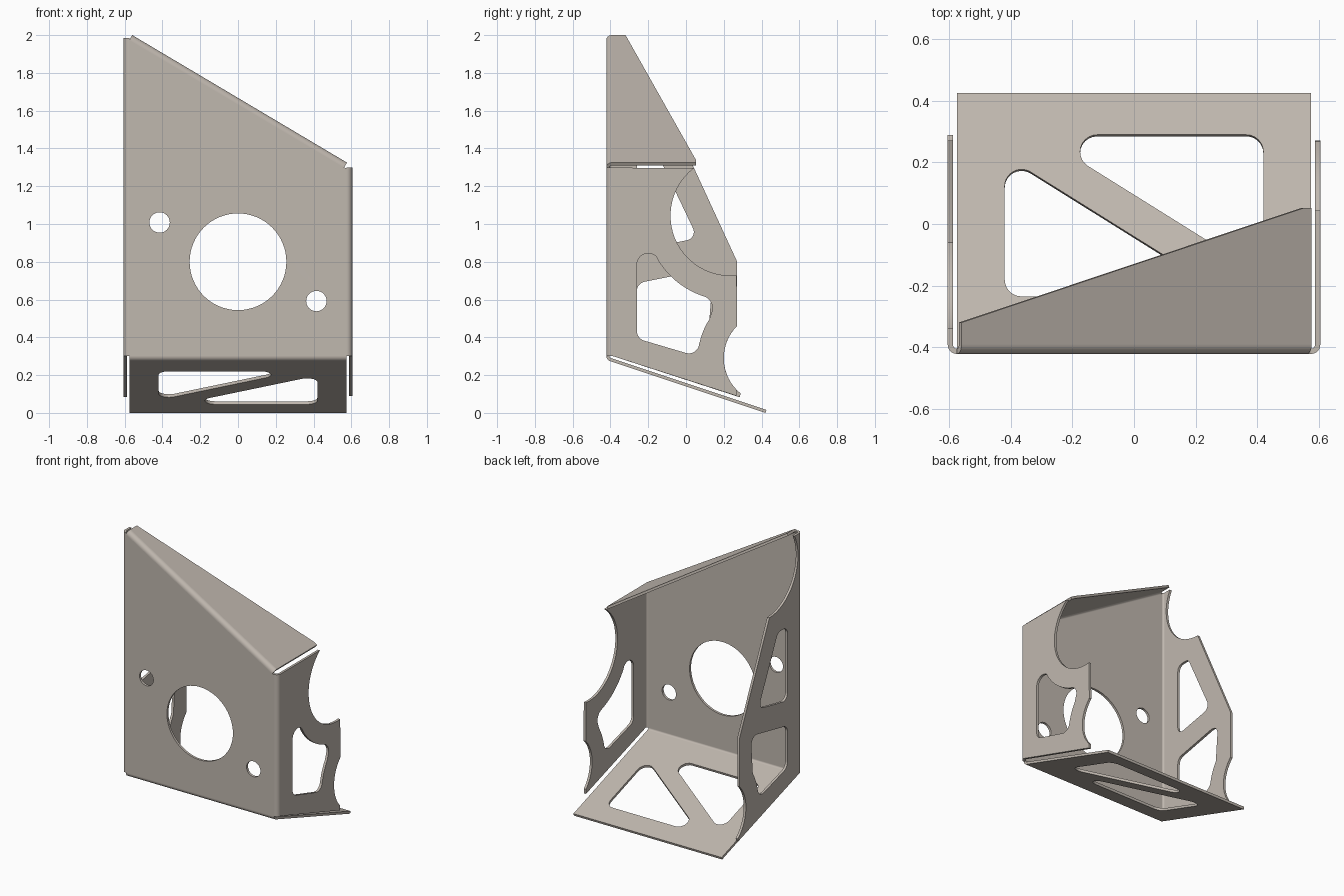
import bpy, bmesh, math
from mathutils import Vector as V
from mathutils.geometry import tessellate_polygon

if "Cube" in bpy.data.objects:
    bpy.data.objects.remove(bpy.data.objects["Cube"])

T, R = 0.017, 0.03           # sheet thickness, outer bend radius
XB, YB, ZB = 0.575, -0.392, 0.302   # bend centre lines

metal = bpy.data.materials.new("warm_grey_metal")
metal.diffuse_color = (0.53, 0.48, 0.43, 1)
metal.use_nodes = True
metal.node_tree.nodes["Principled BSDF"].inputs["Base Color"].default_value = metal.diffuse_color


def arc(cx, cy, r, a0, a1, n=10):
    """Points on an arc, angles in degrees."""
    return [(cx + r * math.cos(math.radians(a0 + (a1 - a0) * i / n)),
             cy + r * math.sin(math.radians(a0 + (a1 - a0) * i / n))) for i in range(n + 1)]


def circle(cx, cy, r, n=48):
    return arc(cx, cy, r, 0, 360, n)[:-1]


def rounded(pts, r, n=10):
    """Polygon with filleted corners."""
    out = []
    for i, p in enumerate(pts):
        p = V(p)
        a = (V(pts[i - 1]) - p).normalized()
        b = (V(pts[(i + 1) % len(pts)]) - p).normalized()
        half = a.angle(b) / 2
        c = p + (a + b).normalized() * (r / math.sin(half))
        s, e = p + a * (r / math.tan(half)) - c, p + b * (r / math.tan(half)) - c
        sweep = math.atan2(s.x * e.y - s.y * e.x, s.dot(e))
        start = math.degrees(math.atan2(s.y, s.x))
        out += arc(c.x, c.y, r, start, start + math.degrees(sweep), n)
    return out


def plate(name, outline, holes, origin, u, v, w):
    """Flat sheet: 2D loops in the u,v frame, thickened along w."""
    o, u, v, w = V(origin), V(u), V(v), V(w)
    loops = [outline] + holes
    bm = bmesh.new()
    low = [[bm.verts.new(o + u * a + v * b) for a, b in lp] for lp in loops]
    high = [[bm.verts.new(x.co + w) for x in lp] for lp in low]
    tris = tessellate_polygon([[V((a, b, 0)) for a, b in lp] for lp in loops])
    for side in (low, high):
        flat = [x for lp in side for x in lp]
        for t in tris:
            bm.faces.new([flat[i] for i in t])
    for lo, hi in zip(low, high):
        for i in range(len(lo)):
            bm.faces.new((lo[i - 1], lo[i], hi[i], hi[i - 1]))
    bmesh.ops.recalc_face_normals(bm, faces=bm.faces)
    me = bpy.data.meshes.new(name)
    bm.to_mesh(me)
    bm.free()
    me.materials.append(metal)
    bpy.context.collection.objects.link(bpy.data.objects.new(name, me))


def bend(name, origin, u, v, w, angle=90):
    """Curved fold: ring segment from u towards v, swept along w."""
    ring = arc(0, 0, R, 0, angle) + arc(0, 0, R - T, angle, 0)
    plate(name, ring, [], origin, u, v, w)


# Sloped top edge: start, end, direction and normal in the front plane
P0, P1 = V((-0.56, YB, 2.0)), V((0.577, YB, 1.325))
L = (P1 - P0).length
D = (P1 - P0).normalized()
N = V((-D.z, 0, D.x))
Q0, Q1 = P0 - N * R, P1 - N * R

# Front plate with bore and two screw holes
plate("front_plate",
      [(-XB, ZB), (XB, ZB), (XB, 1.296), (Q1.x, Q1.z), (Q0.x, Q0.z)],
      [circle(0, 0.8, 0.256, 64), circle(-0.415, 1.008, 0.054, 32), circle(0.415, 0.592, 0.054, 32)],
      (0, YB - R, 0), (1, 0, 0), (0, 0, 1), (0, T, 0))

# Top flange
bend("top_bend", Q0, (0, -1, 0), N, D * L)
plate("top_flange", [(0, 0), (L, 0), (L, 0.444), (L - 0.03, 0.444), (0, 0.072)], [],
      P0, D, (0, 1, 0), -N * T)

# Bottom flange, sloping down to the back
A = math.radians(18.4)
F = V((0, math.cos(A), -math.sin(A)))
UP = V((0, math.sin(A), math.cos(A)))
B = V((0, YB, ZB)) - UP * R
bend("bottom_bend", (-XB, YB, ZB), (0, -1, 0), (0, 0, -1), (2 * XB, 0, 0), 90 - 18.4)
FL = B.z / math.sin(A)
hole_a = rounded([(-0.42, -0.25), (-0.42, 0.207), (0.312, -0.25)], 0.055)
hole_b = [(-x, 0.025 - y) for x, y in hole_a]
to_flange = lambda lp: [(x, (y + 0.411) / math.cos(A)) for x, y in lp]
plate("bottom_flange", [(-XB, 0), (XB, 0), (XB, FL), (-XB, FL)],
      [to_flange(hole_a), to_flange(hole_b)], B, (1, 0, 0), F, UP * T)

# Side flanges, profiles in (y, z)
hole_bottom = (arc(0.441, 0.29, 0.378, 147, 166) + arc(0.015, 0.37, 0.055, -5, -107)
               + arc(-0.205, 0.435, 0.055, 253, 180))
left_outline = ([(YB, ZB), (0.284, 0.083)] + arc(0.441, 0.29, 0.241, 231, 135, 16)
                + [(0.271, 0.8)] + arc(-0.06, 1.836, 0.317, 270, 152, 20)
                + [(-0.345, 1.985), (YB, 1.985)])
left_low = arc(-0.21, 0.645, 0.05, 180, 104) + arc(0.085, 0.70, 0.055, 104, 0) + hole_bottom
left_high = rounded([(-0.26, 0.862), (-0.26, 1.38), (-0.155, 1.38), (0.062, 0.925)], 0.045)
right_outline = ([(YB, ZB), (0.268, 0.09)] + arc(0.441, 0.29, 0.241, 224, 135, 16)
                 + arc(0.235, 1.044, 0.317, 276, 127, 24) + [(YB, 1.298)])
right_low = (arc(-0.2, 0.785, 0.06, 180, 35) + arc(0.235, 1.044, 0.45, 210, 250)
             + arc(0.075, 0.555, 0.065, 75, -25) + hole_bottom)
for name, s, outline, holes, top in (
        ("left", -1, left_outline, [left_low, left_high], 1.985),
        ("right", 1, right_outline, [right_low], 1.298)):
    plate(name + "_flange", outline, holes, (s * (XB + R), 0, 0),
          (0, 1, 0), (0, 0, 1), (-s * T, 0, 0))
    bend(name + "_bend", (s * XB, YB, ZB), (s, 0, 0), (0, -1, 0), (0, 0, top - ZB))

# Smooth the folds and hole walls, keep edges sharp
bpy.ops.object.select_all(action='SELECT')
bpy.context.view_layer.objects.active = bpy.context.selected_objects[0]
bpy.ops.object.shade_smooth_by_angle(angle=math.radians(30))
